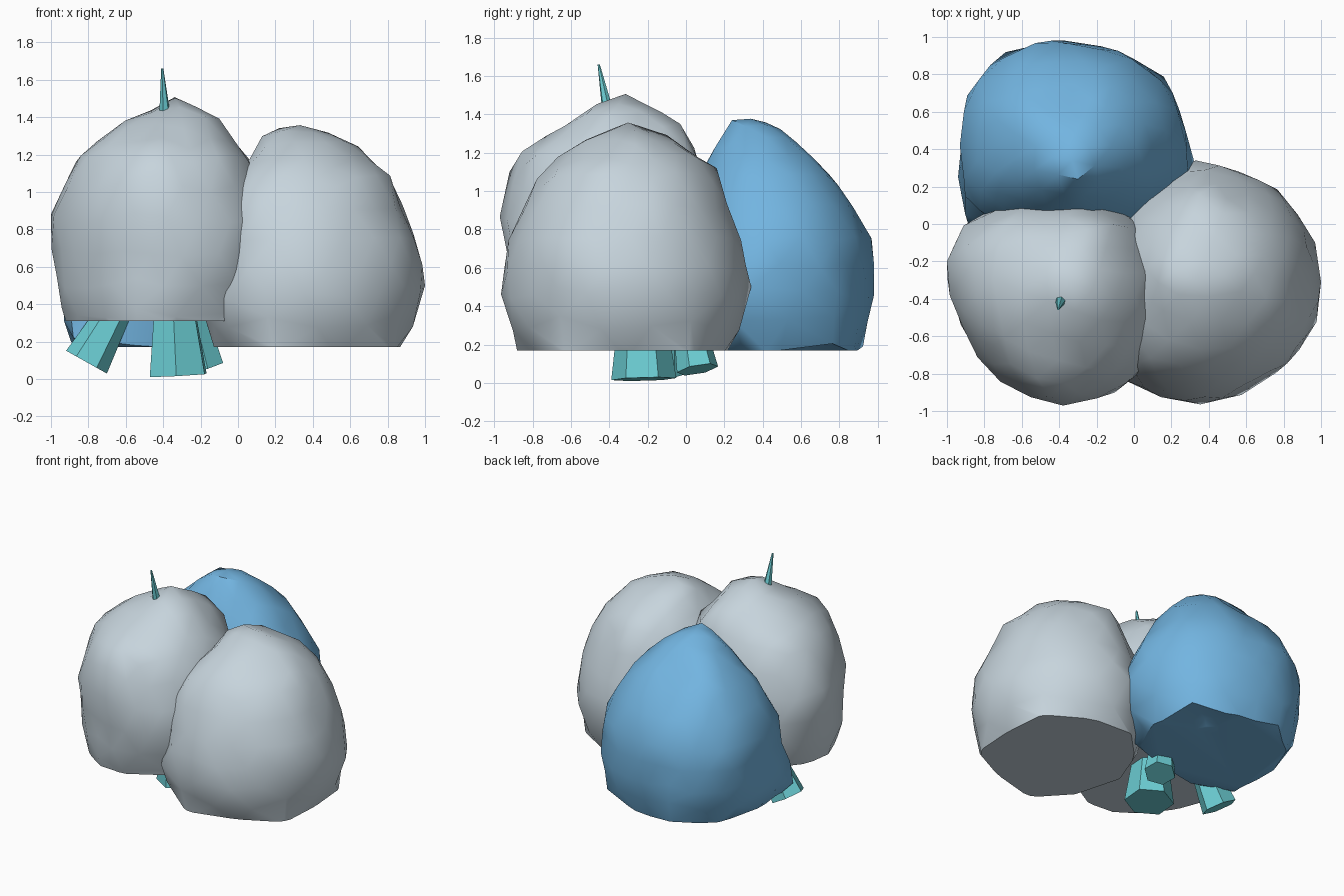
import bpy, bmesh, math, random
from mathutils import Vector

if "Cube" in bpy.data.objects:
    bpy.data.objects.remove(bpy.data.objects["Cube"])

random.seed(4)


def material(name, rgb):
    m = bpy.data.materials.new(name)
    m.use_nodes = True
    m.diffuse_color = (*rgb, 1)
    m.node_tree.nodes["Principled BSDF"].inputs["Base Color"].default_value = (*rgb, 1)
    return m


GREY = material("pale grey foliage", (0.57, 0.66, 0.72))
BLUE = material("blue foliage", (0.17, 0.46, 0.75))
TEAL = material("teal bark", (0.15, 0.62, 0.66))


def finish(name, bm, mat, angle=None):
    bmesh.ops.recalc_face_normals(bm, faces=bm.faces)
    mesh = bpy.data.meshes.new(name)
    bm.to_mesh(mesh)
    bm.free()
    mesh.materials.append(mat)
    obj = bpy.data.objects.new(name, mesh)
    bpy.context.collection.objects.link(obj)
    if angle:
        bpy.ops.object.select_all(action='DESELECT')
        obj.select_set(True)
        bpy.context.view_layer.objects.active = obj
        bpy.ops.object.shade_smooth_by_angle(angle=math.radians(angle))
    return obj


def sample(values, t):
    i = min(int(t), len(values) - 2)
    f = t - i
    return values[i] * (1 - f) + values[i + 1] * f


def foliage(name, mat, centre, outline, profile, floor, corners):
    """Lumpy ball: side profile times plan outline, cut flat underneath."""
    bm = bmesh.new()
    bmesh.ops.create_icosphere(bm, subdivisions=3, radius=1)
    ring = outline + outline[:1]
    widths, heights = zip(*profile)
    for v in bm.verts:
        polar = math.acos(max(-1, min(1, v.co.z))) / math.pi * (len(profile) - 1)
        turn = math.atan2(v.co.y, v.co.x) % math.tau
        r = sample(ring, turn / math.tau * len(outline)) * sample(widths, polar)
        r *= random.uniform(0.97, 1.02)
        z = sample(heights, polar) + random.uniform(-0.015, 0.015)
        v.co = (centre[0] + r * math.cos(turn), centre[1] + r * math.sin(turn), z)
    # Draw the surface out to each corner, fading with distance
    for p in map(Vector, corners):
        start = min((v.co for v in bm.verts), key=lambda c: (c - p).length).copy()
        for v in bm.verts:
            fade = math.exp(-((v.co - start).length / 0.2) ** 2)
            v.co += (p - start) * fade
    geom = bm.verts[:] + bm.edges[:] + bm.faces[:]
    cut = bmesh.ops.bisect_plane(bm, geom=geom, plane_co=(0, 0, floor),
                                 plane_no=(0, 0, 1), clear_inner=True)
    rim = [e for e in cut["geom_cut"] if isinstance(e, bmesh.types.BMEdge)]
    bmesh.ops.contextual_create(bm, geom=rim)
    finish(name, bm, mat, 40)


def branch(name, low, high, r_low, r_high, sides=6):
    """Tapered flat-sided limb between two points."""
    low, high = Vector(low), Vector(high)
    axis = high - low
    bm = bmesh.new()
    bmesh.ops.create_cone(bm, cap_ends=True, segments=sides, radius1=r_low,
                          radius2=r_high, depth=axis.length)
    spin = axis.to_track_quat('Z', 'Y')
    for v in bm.verts:
        v.co = spin @ v.co + (low + high) / 2
    finish(name, bm, TEAL)


# Foliage clumps
foliage("front_right_foliage", GREY, (-0.38, -0.38),
        [.56, .57, .56, .52, .58, .65, .60, .57, .57, .58, .60, .58],
        [(0, 1.4), (.45, 1.35), (.8, 1.17), (.99, .85), (.96, .5), (.85, .2), (0, 0)],
        0.31, [(-.34, -.31, 1.5), (-.1, -.4, 1.39), (-1, -.2, .88),
               (-.45, -.92, 1.1), (-.25, -.03, 1.35), (-.08, -.75, .35)])
foliage("front_left_foliage", GREY, (0.38, -0.31),
        [.60, .62, .63, .64, .6, .58, .58, .62, .67, .66, .63, .64],
        [(0, 1.31), (.4, 1.25), (.72, 1.07), (.93, .75), (.99, .45), (.87, .13), (0, 0)],
        0.17, [(.22, -.25, 1.34), (.57, -.36, 1.27), (1, -.31, .5), (.33, .34, .5),
               (.35, .16, 1.12), (-.06, -.83, .43), (0, -.75, .93), (.88, -.2, .93)])
foliage("back_foliage", BLUE, (-0.35, 0.42),
        [.64, .63, .58, .55, .60, .60, .59, .62, .55, .5, .5, .60],
        [(0, 1.32), (.35, 1.27), (.68, 1.08), (.98, .75), (1, .45), (.92, .18), (0, 0)],
        0.17, [(-.3, .24, 1.37), (.32, .34, .5), (-.35, .62, 1.18),
               (-.88, -.02, .22), (-.08, .66, .2)])

# Trunk and limbs
branch("trunk", (-.32, -.22, .02), (-.36, -.24, .75), .17, .07)
branch("right_limb", (-.81, -.06, .09), (-.58, -.06, .5), .125, .07)
branch("back_limb", (-.18, .06, .07), (-.28, -.02, .5), .11, .06)
branch("top_twig", (-.385, -.385, 1.3), (-.405, -.455, 1.66), .042, .006)
